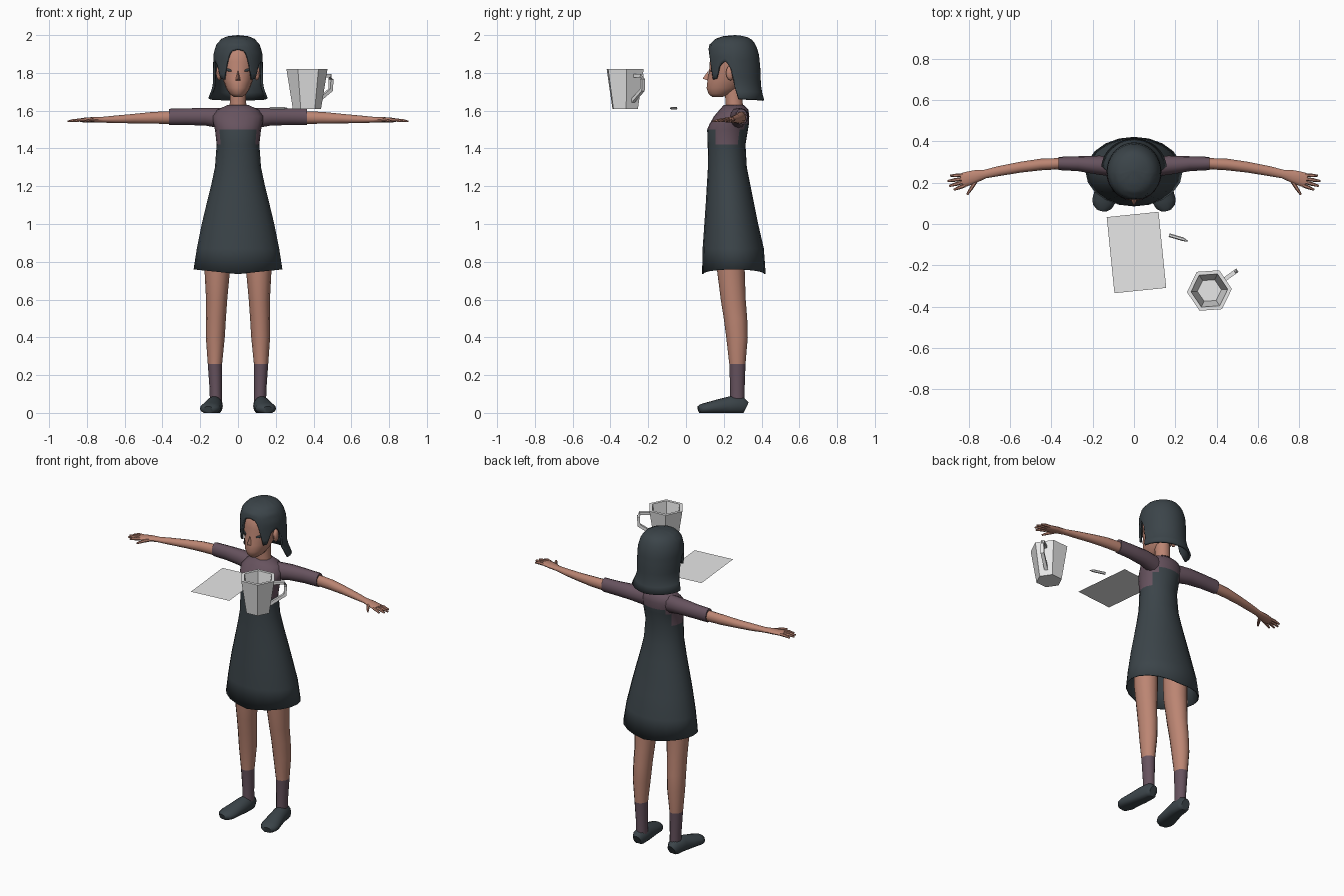
import bpy, bmesh, math
from mathutils import Vector, Matrix

if "Cube" in bpy.data.objects:
    bpy.data.objects.remove(bpy.data.objects["Cube"])

X, Y, Z = Vector((1, 0, 0)), Vector((0, 1, 0)), Vector((0, 0, 1))


def material(name, rgb):
    m = bpy.data.materials.new(name)
    m.diffuse_color = (*rgb, 1)
    m.use_nodes = True
    m.node_tree.nodes["Principled BSDF"].inputs["Base Color"].default_value = m.diffuse_color
    return m


SKIN = material("skin", (0.50, 0.235, 0.17))
DARK = material("dark_slate", (0.044, 0.058, 0.067))
PURPLE = material("dusty_purple", (0.135, 0.086, 0.113))
WHITE = material("white", (0.8, 0.8, 0.8))


def finish(name, bm, mats, angle=50, mirror=False, rule=None, thick=0):
    bmesh.ops.recalc_face_normals(bm, faces=bm.faces)
    me = bpy.data.meshes.new(name)
    bm.to_mesh(me)
    bm.free()
    for m in mats:
        me.materials.append(m)
    for p in me.polygons:
        p.use_smooth = angle > 0
        if rule:
            p.material_index = rule(p.center)
    if angle:
        me.set_sharp_from_angle(angle=math.radians(angle))
    ob = bpy.data.objects.new(name, me)
    bpy.context.collection.objects.link(ob)
    if thick:
        s = ob.modifiers.new("thickness", "SOLIDIFY")
        s.thickness, s.offset = thick, -1
    if mirror:
        ob.modifiers.new("mirror", "MIRROR")
    return ob


def loft(name, rings, mats, n=12, up=Z, axis=None, caps=(True, True),
         turn=0, shape=None, **kw):
    """Skin elliptical rings (x, y, z, side radius, up radius) along a path."""
    bm = bmesh.new()
    pts = [Vector(r[:3]) for r in rings]
    loops = []
    for i, r in enumerate(rings):
        t = axis or (pts[min(i + 1, len(pts) - 1)] - pts[max(i - 1, 0)]).normalized()
        side = t.cross(up).normalized()
        u = side.cross(t)
        loop = []
        for k in range(n):
            a = turn + math.tau * k / n
            v = pts[i] + side * r[3] * math.cos(a) + u * r[4] * math.sin(a)
            loop.append(bm.verts.new(shape(v, i) if shape else v))
        loops.append(loop)
    for a, b in zip(loops, loops[1:]):
        for k in range(n):
            bm.faces.new((a[k], a[(k + 1) % n], b[(k + 1) % n], b[k]))
    if caps[0]:
        bm.faces.new(loops[0])
    if caps[1]:
        bm.faces.new(loops[-1])
    return finish(name, bm, mats, **kw)


def stack(name, rows, mats, **kw):
    """Horizontal rings given as (z, half width, front y, back y)."""
    rings = [(0, (f + b) / 2, z, w, (b - f) / 2) for z, w, f, b in rows]
    return loft(name, rings, mats, up=Y, axis=Z, **kw)


# dress with purple yoke
def hem(v, i):
    if i == 0:
        v.z += 0.025 * min(1, abs(v.x) / 0.235)
    return v


def yoke(c):
    limit = 1.42 if abs(c.x) > 0.085 else 1.5 if c.y < 0.24 else 1.53
    return 1 if c.z > limit else 0


stack("dress", [(0.735, .235, .085, .422), (0.87, .218, .088, .412), (1.0, .192, .097, .382),
                (1.1, .168, .104, .362), (1.2, .143, .11, .342), (1.3, .122, .116, .322),
                (1.42, .113, .115, .315), (1.5, .122, .112, .328), (1.53, .13, .125, .333),
                (1.57, .135, .148, .335), (1.605, .11, .178, .33), (1.63, .055, .2, .305)],
      [DARK, PURPLE], n=20, caps=(False, True), shape=hem, rule=yoke, thick=0.006)

# sleeves, arms and hands
loft("sleeve", [(.08, .272, 1.56, .045, .055), (.17, .285, 1.568, .046, .047),
                (.27, .292, 1.568, .036, .044), (.365, .293, 1.567, .032, .043)],
     [PURPLE], mirror=True)
loft("arm", [(.34, .293, 1.564, .027, .034), (.45, .288, 1.562, .028, .031),
             (.55, .275, 1.558, .026, .025), (.65, .257, 1.554, .024, .02),
             (.72, .242, 1.552, .021, .015), (.77, .23, 1.552, .031, .014),
             (.82, .215, 1.55, .035, .012), (.835, .211, 1.55, .031, .009)],
     [SKIN], mirror=True)
fingers = [("index", .818, .187, .872, .166), ("middle", .83, .202, .895, .184),
           ("ring", .83, .219, .902, .208), ("little", .825, .237, .89, .234),
           ("thumb", .765, .208, .808, .142)]
for name, x0, y0, x1, y1 in fingers:
    loft(name + "_finger", [(x0, y0, 1.55, .009, .009),
                            ((x0 + x1) / 2, (y0 + y1) / 2, 1.549, .009, .009),
                            (x1, y1, 1.543, .005, .005)], [SKIN], n=6, mirror=True)

# legs with socks
loft("leg", [(.117, .272, .05, .032, .038), (.118, .272, .12, .032, .038),
             (.122, .272, .26, .038, .043), (.12, .27, .40, .05, .057),
             (.117, .262, .50, .053, .062), (.113, .25, .60, .056, .066),
             (.11, .238, .75, .067, .073), (.11, .235, .88, .07, .075)],
     [SKIN, PURPLE], up=Y, axis=Z, mirror=True, rule=lambda c: int(c.z < .26))


# shoes, flattened at the sole
def sole(v, i):
    v.z = max(v.z, 0)
    return v


loft("shoe", [(x, y, h * .42, w, h * .58) for x, y, h, w in
              [(.12, .316, .06, .026), (.121, .295, .085, .041), (.126, .23, .088, .045),
               (.136, .17, .072, .05), (.147, .11, .055, .056), (.153, .083, .047, .046),
               (.156, .068, .036, .026)]],
     [DARK], n=14, shape=sole, mirror=True)

# neck and head
loft("neck", [(0, .26, 1.58, .055, .05), (0, .255, 1.64, .043, .045), (0, .25, 1.74, .043, .048)],
     [SKIN], up=Y, axis=Z)
stack("head", [(1.672, .022, .138, .19), (1.69, .045, .118, .245), (1.72, .064, .108, .285),
               (1.76, .078, .112, .32), (1.80, .09, .12, .345), (1.86, .1, .124, .362),
               (1.92, .098, .135, .36), (1.96, .07, .175, .33)], [SKIN], n=18)
bm = bmesh.new()
nose = [bm.verts.new(p) for p in [(0, .12, 1.815), (-.015, .118, 1.758), (.015, .118, 1.758),
                                  (0, .088, 1.77)]]
for f in ((0, 1, 3), (0, 2, 3), (1, 2, 3)):
    bm.faces.new([nose[i] for i in f])
finish("nose", bm, [SKIN])


def blob(name, loc, scale, rot, mat):
    bm = bmesh.new()
    bmesh.ops.create_uvsphere(bm, u_segments=10, v_segments=6, radius=1)
    m = Matrix.Translation(loc) @ Matrix.Rotation(rot[0], 4, 'Z') @ Matrix.Rotation(rot[1], 4, 'Y')
    bmesh.ops.transform(bm, verts=bm.verts, matrix=m @ Matrix.Diagonal((*scale, 1)))
    finish(name, bm, [mat], mirror=True)


blob("ear", (.1, .235, 1.80), (.016, .024, .04), (.2, 0), SKIN)
blob("eye", (.05, .139, 1.815), (.02, .004, .007), (.55, -.25), DARK)


# hair: columns run from the crown down to a hemline that varies around the head
def lerp(table, t):
    for a, b in zip(table, table[1:]):
        if t <= b[0]:
            k = max(0, (t - a[0]) / (b[0] - a[0]))
            return [p + (q - p) * k for p, q in zip(a[1:], b[1:])]
    return table[-1][1:]


HEMLINE = [(0, 1.925), (18, 1.915), (28, 1.85), (34, 1.765), (46, 1.77), (56, 1.84),
           (72, 1.865), (86, 1.81), (93, 1.665), (180, 1.655)]
# drop from crown: half width, front y, back y
HAIR = [(0, .002, .258, .262), (.006, .055, .195, .315), (.02, .088, .155, .345),
        (.05, .115, .124, .369), (.1, .13, .114, .386), (.18, .132, .115, .394),
        (.26, .13, .118, .396), (.30, .142, .12, .402), (.345, .163, .12, .414)]
bm = bmesh.new()
N, ROWS = 72, 14
cols = []
for k in range(N):
    a = math.tau * k / N
    deg = math.degrees(min(a, math.tau - a))
    bottom = lerp(HEMLINE, deg)[0]
    col = []
    for j in range(ROWS + 1):
        drop = (2.0 - bottom) * (j / ROWS) ** 1.7
        w, f, b = lerp(HAIR, drop)
        col.append(bm.verts.new((w * math.sin(a), (f + b) / 2 - (b - f) / 2 * math.cos(a), 2 - drop)))
    cols.append(col)
for k in range(N):
    a, b = cols[k], cols[(k + 1) % N]
    for j in range(ROWS):
        bm.faces.new((a[j], a[j + 1], b[j + 1], b[j]))
bm.faces.new([c[0] for c in cols])
finish("hair", bm, [DARK], thick=0.012)

# six-sided mug with a bent handle
CX, CY = .365, -.322
loft("mug", [(CX, CY, z, r, r) for z, r in
             [(1.61, .075), (1.82, .109), (1.82, .089), (1.625, .058)]],
     [WHITE], n=6, up=Y, axis=Z, turn=math.radians(-4), angle=0)
d = Vector((math.cos(math.radians(36)), math.sin(math.radians(36)), 0))
loft("mug_handle", [(CX + d.x * r, CY + d.y * r, z, .014, .013) for r, z in
                    [(.082, 1.785), (.15, 1.785), (.158, 1.765), (.155, 1.71), (.066, 1.65)]],
     [WHITE], n=4, up=Vector((-.25 * d.x, -.25 * d.y, 1)), turn=math.pi / 4, angle=0)

# sheet of paper
bm = bmesh.new()
bmesh.ops.create_grid(bm, x_segments=1, y_segments=1, size=.5)
bmesh.ops.transform(bm, verts=bm.verts, matrix=Matrix.Translation((.012, -.138, 1.61))
                    @ Matrix.Rotation(math.radians(5.8), 4, 'Z') @ Matrix.Diagonal((.252, .37, 1, 1)))
finish("paper", bm, [WHITE], angle=0)

# pencil
loft("pencil", [(.17, -.054, 1.613, .009, .008), (.238, -.074, 1.613, .009, .008),
                (.262, -.084, 1.613, .002, .002)], [WHITE], n=6, angle=0)
